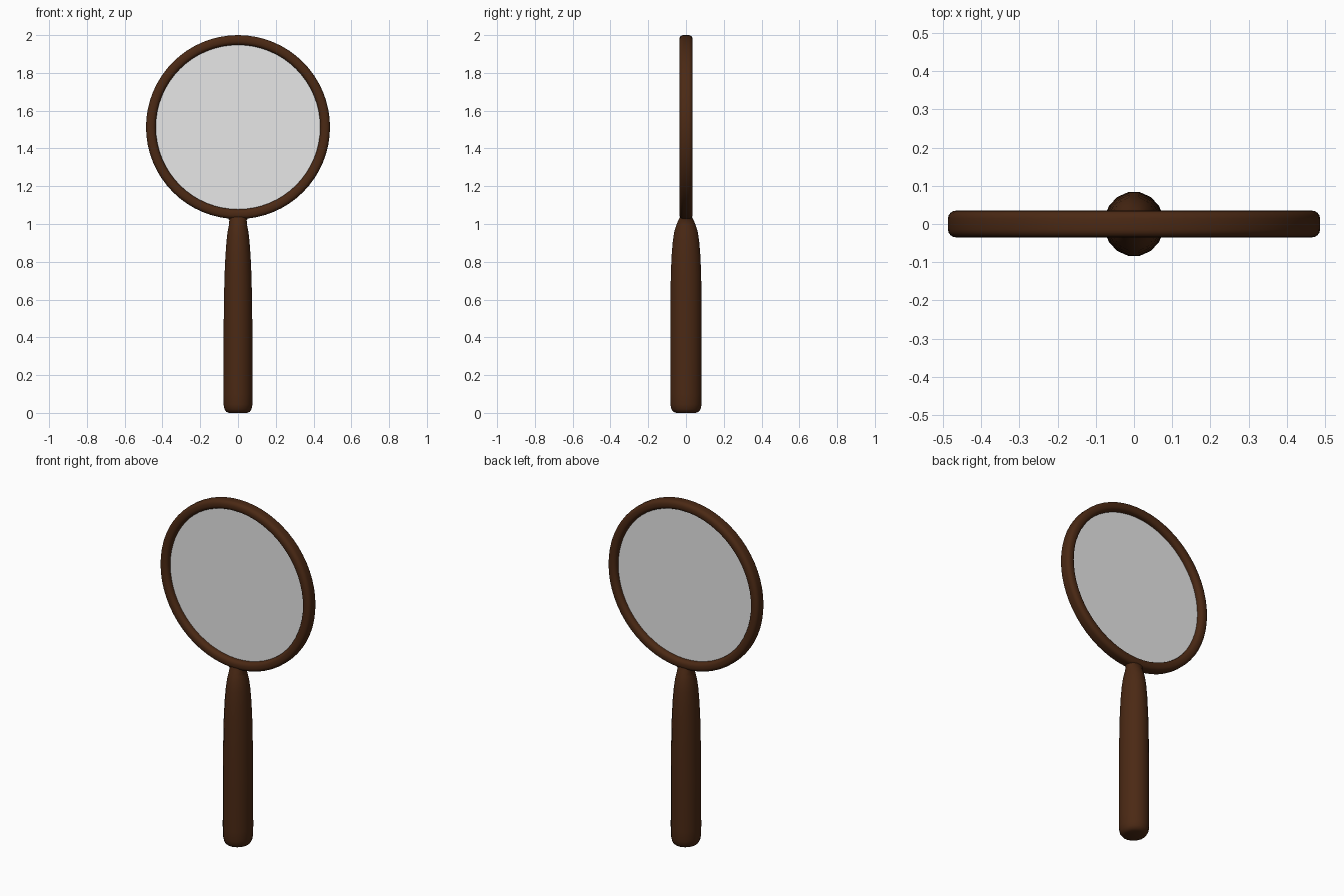
import bpy, bmesh, math

if "Cube" in bpy.data.objects:
    bpy.data.objects.remove(bpy.data.objects["Cube"])

RING_Z = 1.513


def material(name, rgb):
    m = bpy.data.materials.new(name)
    m.diffuse_color = (*rgb, 1)
    m.use_nodes = True
    m.node_tree.nodes["Principled BSDF"].inputs["Base Color"].default_value = m.diffuse_color
    return m


wood = material("dark_wood", (0.070, 0.022, 0.007))
glass = material("pale_glass", (0.8, 0.8, 0.8))


def make_object(name, bm, mat, angle):
    bmesh.ops.recalc_face_normals(bm, faces=bm.faces)
    mesh = bpy.data.meshes.new(name)
    bm.to_mesh(mesh)
    bm.free()
    mesh.materials.append(mat)
    ob = bpy.data.objects.new(name, mesh)
    bpy.context.collection.objects.link(ob)
    bpy.ops.object.select_all(action='DESELECT')
    ob.select_set(True)
    bpy.context.view_layer.objects.active = ob
    bpy.ops.object.shade_smooth_by_angle(angle=math.radians(angle))
    return ob


def bridge(bm, a, b):
    for i in range(len(a)):
        j = (i + 1) % len(a)
        bm.faces.new((a[i], a[j], b[j], b[i]))


# Ring frame: rounded-rectangle section swept around the y axis
r_mid, half_r, half_y, corner = 0.461, 0.026, 0.035, 0.021
section = []
for q, (sx, sy) in enumerate([(1, 1), (-1, 1), (-1, -1), (1, -1)]):
    for k in range(5):
        t = math.radians(90 * q + 22.5 * k)
        section.append((r_mid + sx * (half_r - corner) + corner * math.cos(t),
                        sy * (half_y - corner) + corner * math.sin(t)))
bm = bmesh.new()
loops = []
for s in range(64):
    a = 2 * math.pi * s / 64
    loops.append([bm.verts.new((r * math.cos(a), y, RING_Z + r * math.sin(a)))
                  for r, y in section])
for s in range(64):
    bridge(bm, loops[s], loops[(s + 1) % 64])
make_object("ring_frame", bm, wood, 60)

# Lens: thin flat disc in the middle of the ring
bm = bmesh.new()
discs = [[bm.verts.new((0.445 * math.cos(2 * math.pi * s / 64), y,
                        RING_Z + 0.445 * math.sin(2 * math.pi * s / 64)))
          for s in range(64)] for y in (-0.004, 0.004)]
bridge(bm, *discs)
for d in discs:
    bm.faces.new(d)
make_object("lens", bm, glass, 30)

# Handle: 16-sided loft of (height, half width, half depth), flaring into the ring
profile = [(0.0, 0.05, 0.053), (0.006, 0.064, 0.068), (0.02, 0.073, 0.079),
           (0.045, 0.078, 0.084), (0.10, 0.079, 0.085), (0.40, 0.078, 0.085),
           (0.58, 0.076, 0.084), (0.72, 0.073, 0.082), (0.83, 0.068, 0.078),
           (0.91, 0.062, 0.071), (0.96, 0.056, 0.063), (0.995, 0.049, 0.052),
           (1.02, 0.047, 0.041), (1.03, 0.053, 0.036), (1.045, 0.065, 0.030)]
bm = bmesh.new()
loops = []
for z, w, d in profile:
    loops.append([bm.verts.new((w * math.cos(t), d * math.sin(t), z))
                  for t in (math.pi * (2 * i + 1) / 16 for i in range(16))])
for a, b in zip(loops, loops[1:]):
    bridge(bm, a, b)
bm.faces.new(loops[0])
bm.faces.new(loops[-1])
make_object("handle", bm, wood, 60)
